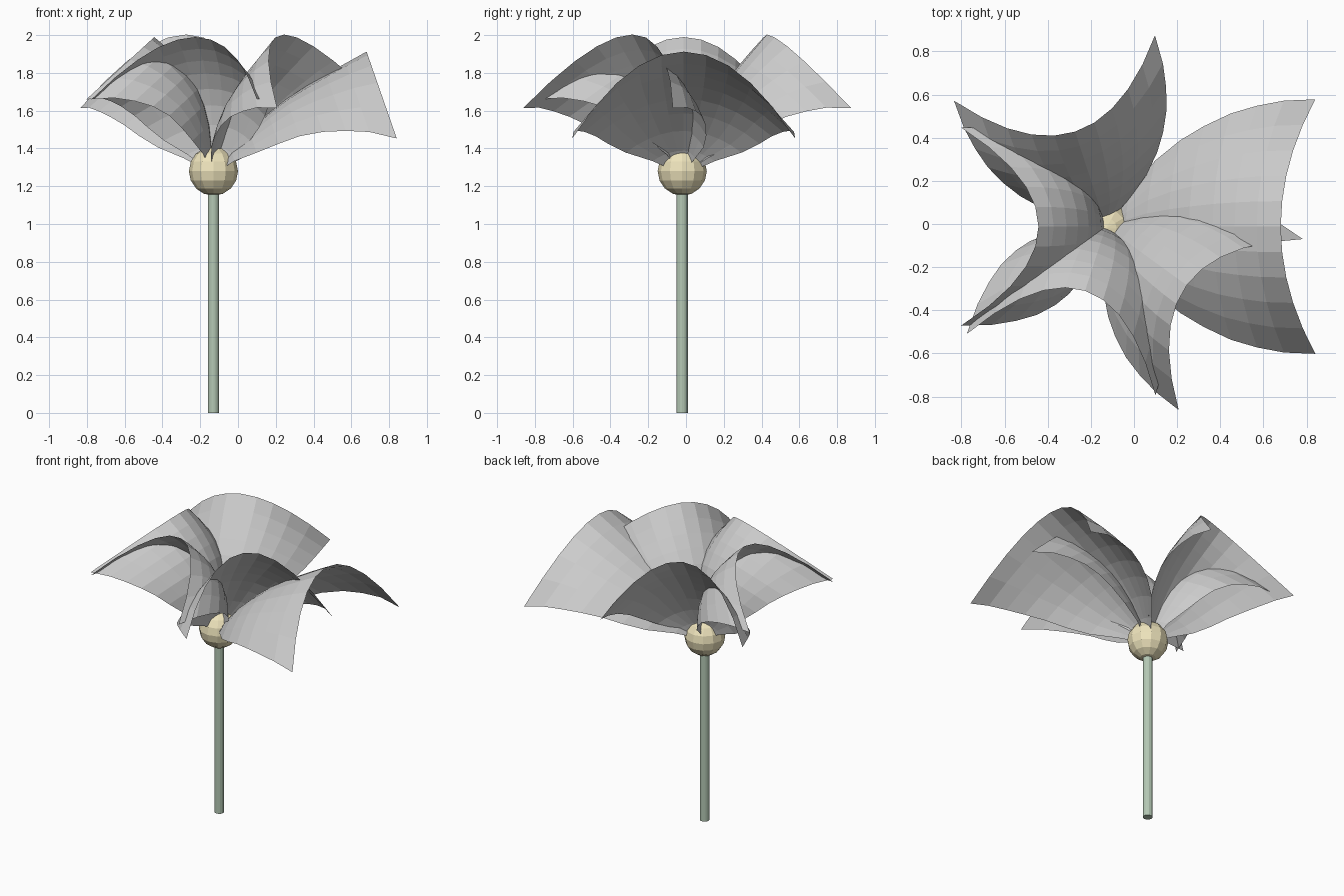
import bpy, math
from mathutils import Vector

if "Cube" in bpy.data.objects:
    bpy.data.objects.remove(bpy.data.objects["Cube"])

CX, CY = -0.13, -0.012          # flower axis
BASE_Z = 1.30                   # where the petals meet


def paint(obj, name, rgb):
    mat = bpy.data.materials.new(name)
    mat.diffuse_color = (*rgb, 1)
    mat.use_nodes = True
    mat.node_tree.nodes["Principled BSDF"].inputs["Base Color"].default_value = mat.diffuse_color
    obj.data.materials.append(mat)


# Stem
bpy.ops.mesh.primitive_cylinder_add(vertices=16, radius=0.03, depth=1.22,
                                    location=(CX, CY - 0.008, 0.61))
stem = bpy.context.object
stem.name = "stem"
paint(stem, "stem_green", (0.46, 0.58, 0.46))

# Flower centre
bpy.ops.mesh.primitive_uv_sphere_add(segments=12, ring_count=8, radius=0.13,
                                     location=(CX, CY - 0.008, 1.28))
bulb = bpy.context.object
bulb.name = "flower_centre"
paint(bulb, "pollen_yellow", (0.85, 0.77, 0.5))

# Petal rows: position along petal, ridge height, side droop, half width (all 0-1)
ROWS = [(0, -0.10, 0, 0.04), (0.12, 0.17, 0.12, 0.28), (0.25, 0.385, 0.25, 0.52),
        (0.38, 0.56, 0.35, 0.68), (0.50, 0.69, 0.43, 0.79), (0.63, 0.785, 0.53, 0.89),
        (0.75, 0.86, 0.65, 0.95), (0.87, 0.93, 0.79, 0.99), (1, 1, 1, 1)]
ACROSS = 10


def petal(name, azimuth, pitch, length, rise, half_width, droop, bulge=0.0):
    az, p = math.radians(azimuth), math.radians(pitch)
    out = Vector((math.cos(az), math.sin(az), 0))
    side = Vector((-math.sin(az), math.cos(az), 0))
    up = Vector((0, 0, 1))
    along = out * math.cos(p) + up * math.sin(p)
    normal = up * math.cos(p) - out * math.sin(p)
    origin = Vector((CX, CY, BASE_Z))
    verts, faces = [], []
    for t, ridge, fall, width in ROWS:
        for i in range(ACROSS + 1):
            s = 2 * i / ACROSS - 1
            n = rise * ridge + bulge * 4 * t * (1 - t) - droop * fall * s * s
            verts.append(origin + along * (length * t) + normal * n
                         + side * (half_width * width * s))
    k = ACROSS + 1
    for r in range(len(ROWS) - 1):
        for i in range(ACROSS):
            a = r * k + i
            faces.append((a, a + k, a + k + 1, a + 1))
    mesh = bpy.data.meshes.new(name)
    mesh.from_pydata(verts, [], faces)
    mesh.update()
    bpy.context.collection.objects.link(bpy.data.objects.new(name, mesh))


# One wide open petal, two middle petals, two more closed petals
petal("petal_open", 0, 19.2, 0.967, 0.312, 0.59, 0.487)
for label, az in (("back", 108), ("front", -36)):
    petal("petal_middle_" + label, az, 38.5, 0.80, 0.262, 0.49, 0.498)
for label, az in (("left", 180), ("front", 252)):
    petal("petal_closed_" + label, az, 47.5, 0.72, 0.235, 0.46, 0.488, 0.06)
